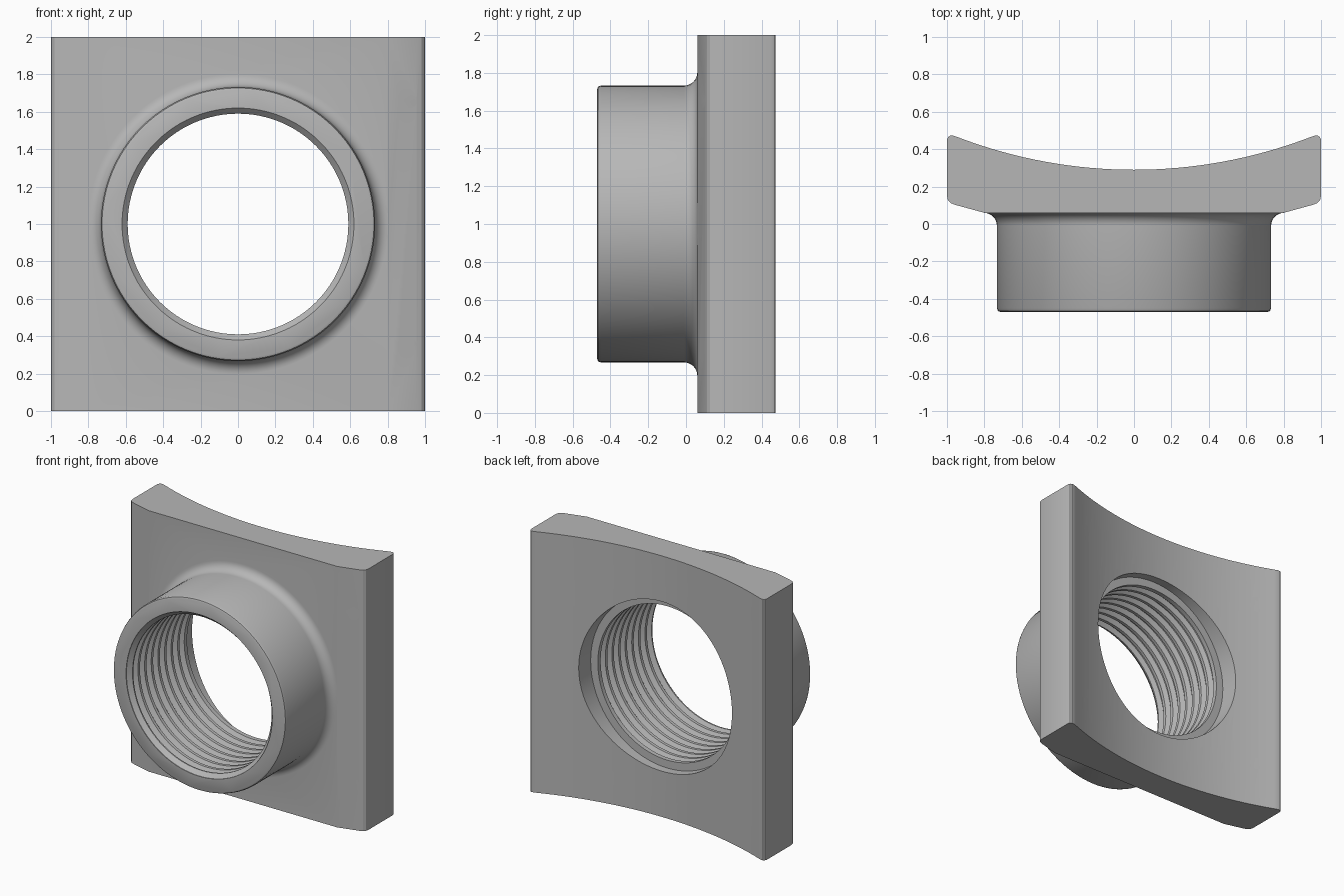
import bpy, bmesh, math
from mathutils import Matrix, Vector

if "Cube" in bpy.data.objects:
    bpy.data.objects.remove(bpy.data.objects["Cube"])

grey = bpy.data.materials.new("light_grey")
grey.diffuse_color = (0.47, 0.47, 0.47, 1)
grey.use_nodes = True
grey.node_tree.nodes["Principled BSDF"].inputs["Base Color"].default_value = grey.diffuse_color


def finish(name, bm):
    bmesh.ops.recalc_face_normals(bm, faces=bm.faces)
    mesh = bpy.data.meshes.new(name)
    bm.to_mesh(mesh)
    bm.free()
    mesh.materials.append(grey)
    ob = bpy.data.objects.new(name, mesh)
    bpy.context.collection.objects.link(ob)
    return ob


def lathe(name, profile, steps=96):
    """Solid of revolution about the y axis at z = 1; profile is (radius, y)."""
    bm = bmesh.new()
    rings = []
    for r, y in profile:
        rings.append([bm.verts.new((r * math.cos(a), y, 1 + r * math.sin(a)))
                      for a in (2 * math.pi * i / steps for i in range(steps))])
    for lo, hi in zip(rings, rings[1:]):
        for i in range(steps):
            j = (i + 1) % steps
            bm.faces.new((lo[i], lo[j], hi[j], hi[i]))
    bm.faces.new(rings[0])
    bm.faces.new(rings[-1])
    return finish(name, bm)


def boolean(target, tool, operation):
    mod = target.modifiers.new(tool.name, 'BOOLEAN')
    mod.operation = operation
    mod.solver = 'EXACT'
    mod.object = tool
    bpy.context.view_layer.objects.active = target
    bpy.ops.object.modifier_apply(modifier=mod.name)
    bpy.data.objects.remove(tool, do_unlink=True)


# Saddle plate: flat front with bevelled flanks, concave back
R = 2.635
CY = 0.29 + R
half = [(0.80, 0.06), (0.955, 0.102), (0.98, 0.112), (0.995, 0.128), (1.0, 0.15),
        (1.0, 0.45), (0.994, 0.465), (0.982, 0.473), (0.965, 0.472)]
half += [(x, CY - math.sqrt(R * R - x * x)) for x in (0.94 * (1 - i / 16) for i in range(16))]
outline = half + [(0, 0.29)] + [(-x, y) for x, y in reversed(half)]
bm = bmesh.new()
base = bm.faces.new([bm.verts.new((x, y, 0)) for x, y in outline])
top = bmesh.ops.extrude_face_region(bm, geom=[base])
bmesh.ops.translate(bm, vec=(0, 0, 2),
                    verts=[v for v in top["geom"] if isinstance(v, bmesh.types.BMVert)])
flange = finish("threaded_saddle_flange", bm)

# Collar with rounded rim and a fillet into the plate
collar = [(0.715, -0.47), (0.727, -0.465), (0.733, -0.45)]
for i in range(9):
    a = math.pi / 2 * i / 8
    collar.append((0.803 - 0.07 * math.cos(a), -0.01 + 0.07 * math.sin(a)))
collar.append((0.80, 0.10))
boolean(flange, lathe("collar", collar), 'UNION')

# Bore: lead-in chamfer, thread grooves, wider recess at the back
bore = [(0.62, -0.55), (0.62, -0.465), (0.59, -0.435)]
pitch = 0.08
for i in range(8):
    y = -0.425 + i * pitch
    bore += [(0.59, y), (0.622, y + 0.02), (0.622, y + 0.036), (0.59, y + 0.056)]
bore += [(0.59, 0.225), (0.65, 0.226), (0.65, 0.7)]
boolean(flange, lathe("bore", bore), 'DIFFERENCE')

# Four bolt holes pointing at the axis of the curved back
for sx in (-1, 1):
    for z in (0.345, 1.66):
        start = Vector((sx * 0.908, 0.088, z))
        aim = (Vector((0, CY, z)) - start).normalized()
        bm = bmesh.new()
        bmesh.ops.create_cone(bm, cap_ends=True, segments=32,
                              radius1=0.052, radius2=0.052, depth=1.0)
        turn = aim.to_track_quat('Z', 'Y').to_matrix().to_4x4()
        bm.transform(Matrix.Translation(start + aim * 0.3) @ turn)
        boolean(flange, finish("bolt_hole", bm), 'DIFFERENCE')

# Smooth curved surfaces, keep machined edges crisp
bpy.ops.object.select_all(action='DESELECT')
flange.select_set(True)
bpy.context.view_layer.objects.active = flange
bpy.ops.object.shade_smooth_by_angle(angle=math.radians(25))
